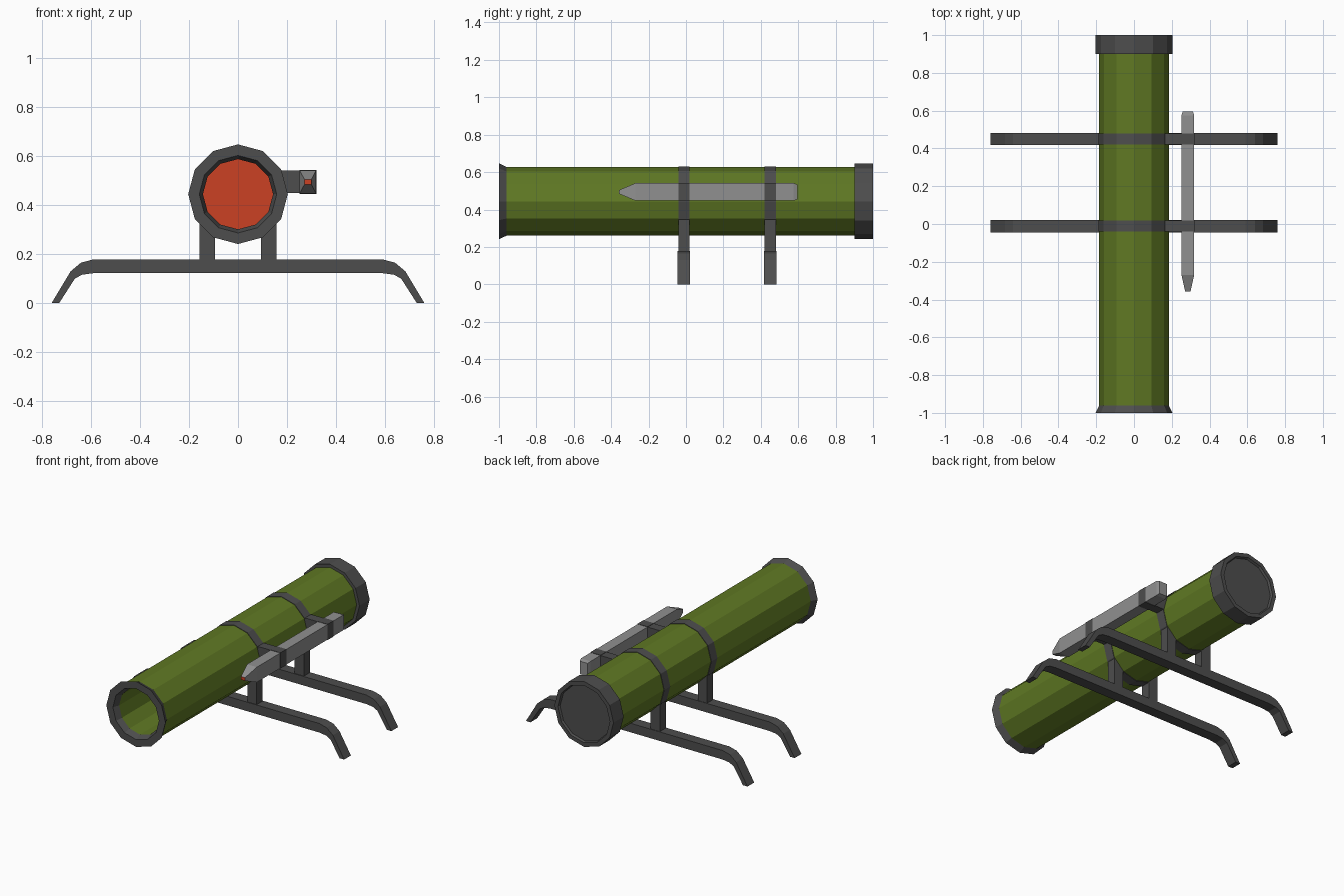
import bpy, bmesh, math

if "Cube" in bpy.data.objects:
    bpy.data.objects.remove(bpy.data.objects["Cube"])

CZ, SIDES = 0.444, 12          # barrel axis height and facet count


def material(name, rgb):
    m = bpy.data.materials.new(name)
    m.diffuse_color = (*rgb, 1)
    m.use_nodes = True
    m.node_tree.nodes["Principled BSDF"].inputs["Base Color"].default_value = m.diffuse_color
    return m


GREEN = material("olive green", (0.115, 0.19, 0.017))
DARK = material("dark grey", (0.075, 0.075, 0.075))
LIGHT = material("light grey", (0.28, 0.28, 0.28))
RED = material("signal red", (0.60, 0.053, 0.017))


def finish(name, bm, *mats):
    bmesh.ops.remove_doubles(bm, verts=bm.verts, dist=1e-5)
    bmesh.ops.recalc_face_normals(bm, faces=bm.faces)
    me = bpy.data.meshes.new(name)
    bm.to_mesh(me)
    bm.free()
    for m in mats:
        me.materials.append(m)
    ob = bpy.data.objects.new(name, me)
    bpy.context.collection.objects.link(ob)
    return ob


def lathe(name, profile, mat):
    """Revolve a closed (radius, y) profile round the barrel axis."""
    bm = bmesh.new()
    rings = []
    for r, y in profile:
        rings.append([bm.verts.new((r * math.sin(a), y, CZ + r * math.cos(a)))
                      for a in (2 * math.pi * i / SIDES for i in range(SIDES))])
    for a, b in zip(rings, rings[1:] + rings[:1]):
        for i in range(SIDES):
            j = (i + 1) % SIDES
            bm.faces.new((a[i], a[j], b[j], b[i]))
    return finish(name, bm, mat)


def prism(name, outline, y0, y1, mat):
    """Extrude an (x, z) outline along y."""
    bm = bmesh.new()
    face = bm.faces.new([bm.verts.new((x, y0, z)) for x, z in outline])
    ext = bmesh.ops.extrude_face_region(bm, geom=[face])
    for v in ext["geom"]:
        if isinstance(v, bmesh.types.BMVert):
            v.co.y = y1
    return finish(name, bm, mat)


def rect(x0, x1, z0, z1):
    return [(x0, z0), (x1, z0), (x1, z1), (x0, z1)]


# Barrel, flared muzzle and rear cap
lathe("barrel", [(0.184, -0.96), (0.184, 0.9), (0.143, 0.9), (0.143, -0.96)], GREEN)
lathe("muzzle_ring", [(0.184, -0.96), (0.203, -1), (0.158, -1), (0.143, -0.96)], DARK)
bm = bmesh.new()
prev = None
rear = [(0.203, 0.9), (0.203, 1.0), (0.178, 1.0), (0.172, 0.987)]
for r, y in rear:
    ring = [bm.verts.new((r * math.sin(math.tau * i / SIDES), y,
                          CZ + r * math.cos(math.tau * i / SIDES))) for i in range(SIDES)]
    if prev:
        for i in range(SIDES):
            j = (i + 1) % SIDES
            bm.faces.new((prev[i], prev[j], ring[j], ring[i]))
    else:
        bm.faces.new(ring)
    prev = ring
bm.faces.new(prev)
finish("rear_cap", bm, DARK)

# Red disc closing the bore
prism("bore_disc", [(0.143 * math.sin(math.tau * i / SIDES), CZ + 0.143 * math.cos(math.tau * i / SIDES))
                    for i in range(SIDES)], 0.89, 0.898, RED)

# Supports: curved skid, two posts, band, side arm and strap at each station
half = [(0.59, 0.178), (0.64, 0.165), (0.682, 0.13), (0.76, 0),
        (0.729, 0), (0.665, 0.1), (0.635, 0.116), (0.59, 0.122)]
skid = half + [(-x, z) for x, z in reversed(half)]
post = [(0.094, 0.17), (0.157, 0.17), (0.157, 0.36), (0.094, 0.3)]
for label, y in (("front", -0.012), ("rear", 0.45)):
    a, b = y - 0.029, y + 0.03
    prism(label + "_skid", skid, y - 0.033, y + 0.033, DARK)
    for side, s in (("right", 1), ("left", -1)):
        prism(f"{label}_{side}_post", [(s * x, z) for x, z in post], a, b, DARK)
    lathe(label + "_band", [(0.187, a), (0.187, b), (0.18, b), (0.18, a)], DARK)
    prism(label + "_arm", rect(0.165, 0.255, 0.449, 0.541), a, b, DARK)
    prism(label + "_strap", rect(0.250, 0.320, 0.445, 0.543), a, b, DARK)

# Sight rail: rectangular sections along y with a pointed nose
bm = bmesh.new()
prev = None
for y, w, h in ((-0.358, 0.014, 0.010), (-0.27, 0.0335, 0.047),
                (0.575, 0.0335, 0.047), (0.595, 0.027, 0.040)):
    ring = [bm.verts.new((0.285 + sx * w, y, 0.494 + sz * h))
            for sx, sz in ((-1, -1), (1, -1), (1, 1), (-1, 1))]
    if prev:
        for i in range(4):
            bm.faces.new((prev[i], prev[(i + 1) % 4], ring[(i + 1) % 4], ring[i]))
    else:
        nose = bm.faces.new(ring)
    prev = ring
bm.faces.new(prev)
bmesh.ops.inset_region(bm, faces=[nose], thickness=0.003)
nose.material_index = 1        # red lamp at the tip
finish("sight_rail", bm, LIGHT, RED)
